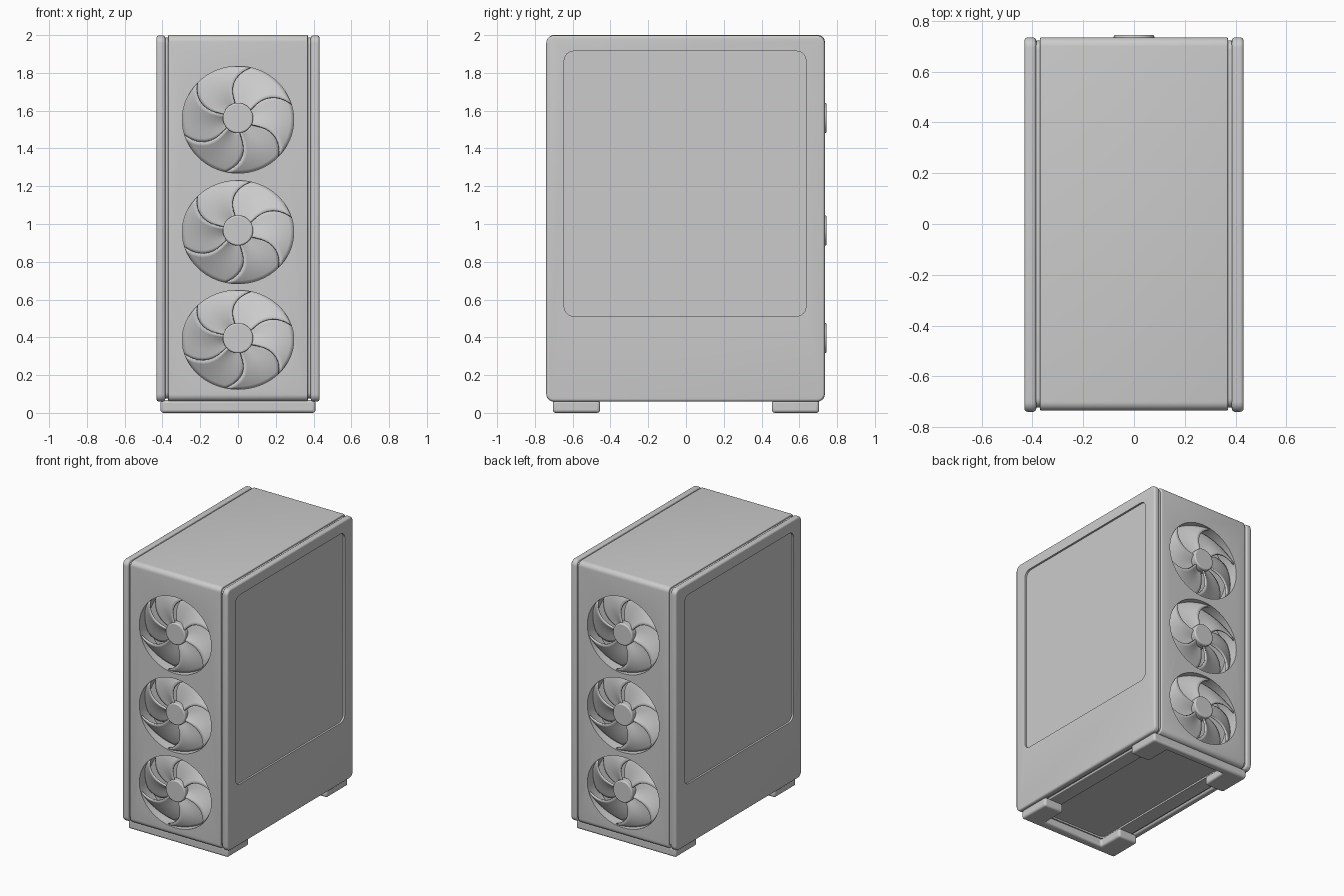
import bpy, bmesh
from math import sin, cos, pi, radians
from mathutils import Matrix, Vector

old = bpy.data.objects.get("Cube")
if old:
    bpy.data.objects.remove(old, do_unlink=True)

grey = bpy.data.materials.new("light grey")
grey.use_nodes = True
COLOUR = (0.6, 0.6, 0.6, 1)
grey.diffuse_color = COLOUR
grey.node_tree.nodes["Principled BSDF"].inputs["Base Color"].default_value = COLOUR


def finish(name, bm):
    bmesh.ops.recalc_face_normals(bm, faces=bm.faces)
    mesh = bpy.data.meshes.new(name)
    bm.to_mesh(mesh)
    bm.free()
    mesh.materials.append(grey)
    ob = bpy.data.objects.new(name, mesh)
    bpy.context.collection.objects.link(ob)
    return ob


def smooth(ob, angle=35):
    bpy.ops.object.select_all(action='DESELECT')
    ob.select_set(True)
    bpy.context.view_layer.objects.active = ob
    bpy.ops.object.shade_smooth_by_angle(angle=radians(angle))


def slab(name, lo, hi, axis=0, corner=0.0, edge=0.0):
    """Box with rounded corners around one axis and softened rims."""
    lo, hi = Vector(lo), Vector(hi)
    bm = bmesh.new()
    bmesh.ops.create_cube(bm, size=1)
    for v in bm.verts:
        v.co = Vector([(lo[i] + hi[i]) / 2 + v.co[i] * (hi[i] - lo[i]) for i in range(3)])
    if corner:
        along = [e for e in bm.edges
                 if abs((e.verts[0].co - e.verts[1].co).normalized()[axis]) > 0.9]
        bmesh.ops.bevel(bm, geom=along, offset=corner, segments=6, profile=0.5, affect='EDGES')
    if edge:
        rim = [e for e in bm.edges
               if abs(e.verts[0].co[axis] - e.verts[1].co[axis]) < 1e-5]
        bmesh.ops.bevel(bm, geom=rim, offset=edge, segments=4, profile=0.5, affect='EDGES')
    return finish(name, bm)


def disc(name, radius, depth, at, z_scale=1.0, segs=64):
    """Cylinder lying along y."""
    bm = bmesh.new()
    bmesh.ops.create_cone(bm, cap_ends=True, segments=segs, radius1=radius,
                          radius2=radius, depth=depth,
                          matrix=Matrix.Translation(at) @ Matrix.Diagonal((1, 1, z_scale, 1))
                          @ Matrix.Rotation(pi / 2, 4, 'X'))
    return finish(name, bm)


def carve(ob, cutters):
    bpy.context.view_layer.objects.active = ob
    for c in cutters:
        mod = ob.modifiers.new("cut", 'BOOLEAN')
        mod.operation, mod.solver, mod.object = 'DIFFERENCE', 'EXACT', c
        bpy.ops.object.modifier_apply(modifier=mod.name)
        bpy.data.objects.remove(c, do_unlink=True)


# Fan openings: centre height and half height, the same front and back
FANS = [("top", 1.552, 0.283), ("middle", 0.957, 0.273), ("bottom", 0.387, 0.262)]
FAN_R, HUB_R, FACE, BLADES = 0.295, 0.08, 0.735, 6

# Main body with fan wells and a shallow underside recess
body = slab("case_body", (-0.37, -FACE, 0.062), (0.37, FACE, 2.0), 0, 0.035, 0.006)
cuts = [slab("cutter", (-0.26, -0.64, 0.0), (0.26, 0.64, 0.075), 2, 0.03)]
for _, z, half in FANS:
    for side in (-1, 1):
        cuts.append(disc("cutter", FAN_R, 0.24, (0, side * FACE, z), half / FAN_R))
carve(body, cuts)
smooth(body)

# Recessed seam strips and thin trim between body and side panels
for side, word in ((1, "left"), (-1, "right")):
    def span(a, b):
        return sorted((side * a, side * b))
    a, b = span(0.36, 0.40)
    smooth(slab(word + "_seam", (a, -0.722, 0.075), (b, 0.722, 1.987), 0, 0.035))

    # Side panel with a sunken rounded window
    a, b = span(0.385, 0.432)
    panel = slab(word + "_panel", (a, -0.74, 0.06), (b, 0.735, 1.998), 0, 0.04, 0.014)
    a, b = span(0.418, 0.5)
    carve(panel, [slab("cutter", (a, -0.645, 0.512), (b, 0.635, 1.915), 0, 0.05)])
    smooth(panel)


def blade_set(name, z, half, side):
    """Ring of swept, pitched blades, stepping at each blade edge."""
    bm = bmesh.new()
    rings, steps = 10, 10
    for k in range(BLADES):
        grid = []
        for i in range(rings + 1):
            t = i / rings
            r = 0.06 + t * (FAN_R + 0.004 - 0.06)
            sweep = radians(18 + 26 * t - 48 * t * t)
            row = []
            for j in range(steps + 1):
                u = j / steps
                a = 2 * pi * (k + u) / BLADES + radians(20) + sweep
                deep = 0.012 + u * (0.028 + 0.05 * t) + 0.01 * sin(pi * u)
                x, y = r * cos(a), -FACE + deep
                zz = z + r * sin(a) * half / FAN_R
                row.append(bm.verts.new((-side * x, -side * y, zz)))
            grid.append(row)
        for i in range(rings):
            for j in range(steps):
                bm.faces.new((grid[i][j], grid[i][j + 1], grid[i + 1][j + 1], grid[i + 1][j]))
    # walls that join the deep edge of one blade to the raised edge of the next
    ob = finish(name, bm)
    mod = ob.modifiers.new("thickness", 'SOLIDIFY')
    mod.thickness, mod.offset = 0.012, 0
    smooth(ob, 40)


for label, z, half in FANS:
    for side, word in ((-1, "front"), (1, "back")):
        blade_set(f"{word}_{label}_fan_blades", z, half, side)
        proud = 0.01 if side > 0 else 0.0
        hub = disc(f"{word}_{label}_fan_hub", HUB_R, 0.1,
                   (0, side * (FACE + proud - 0.05), z + 0.009), 1.0, 40)
        mod = hub.modifiers.new("soft_rim", 'BEVEL')
        mod.width, mod.segments, mod.limit_method = 0.008, 3, 'ANGLE'
        smooth(hub)

# U-shaped feet: a thin cross bar with an arm under each corner
for side, word in ((-1, "front"), (1, "back")):
    bm = bmesh.new()
    outline = [(-0.41, 0.705), (0.41, 0.705), (0.41, 0.455), (0.25, 0.455),
               (0.25, 0.645), (-0.25, 0.645), (-0.25, 0.455), (-0.41, 0.455)]
    face = bm.faces.new([bm.verts.new((x, side * y, 0.0)) for x, y in outline])
    up = bmesh.ops.extrude_face_region(bm, geom=[face])["geom"]
    bmesh.ops.translate(bm, vec=(0, 0, 0.068),
                        verts=[v for v in up if isinstance(v, bmesh.types.BMVert)])
    foot = finish(word + "_foot", bm)
    mod = foot.modifiers.new("soft_edges", 'BEVEL')
    mod.width, mod.segments, mod.limit_method = 0.016, 4, 'ANGLE'
    smooth(foot)
